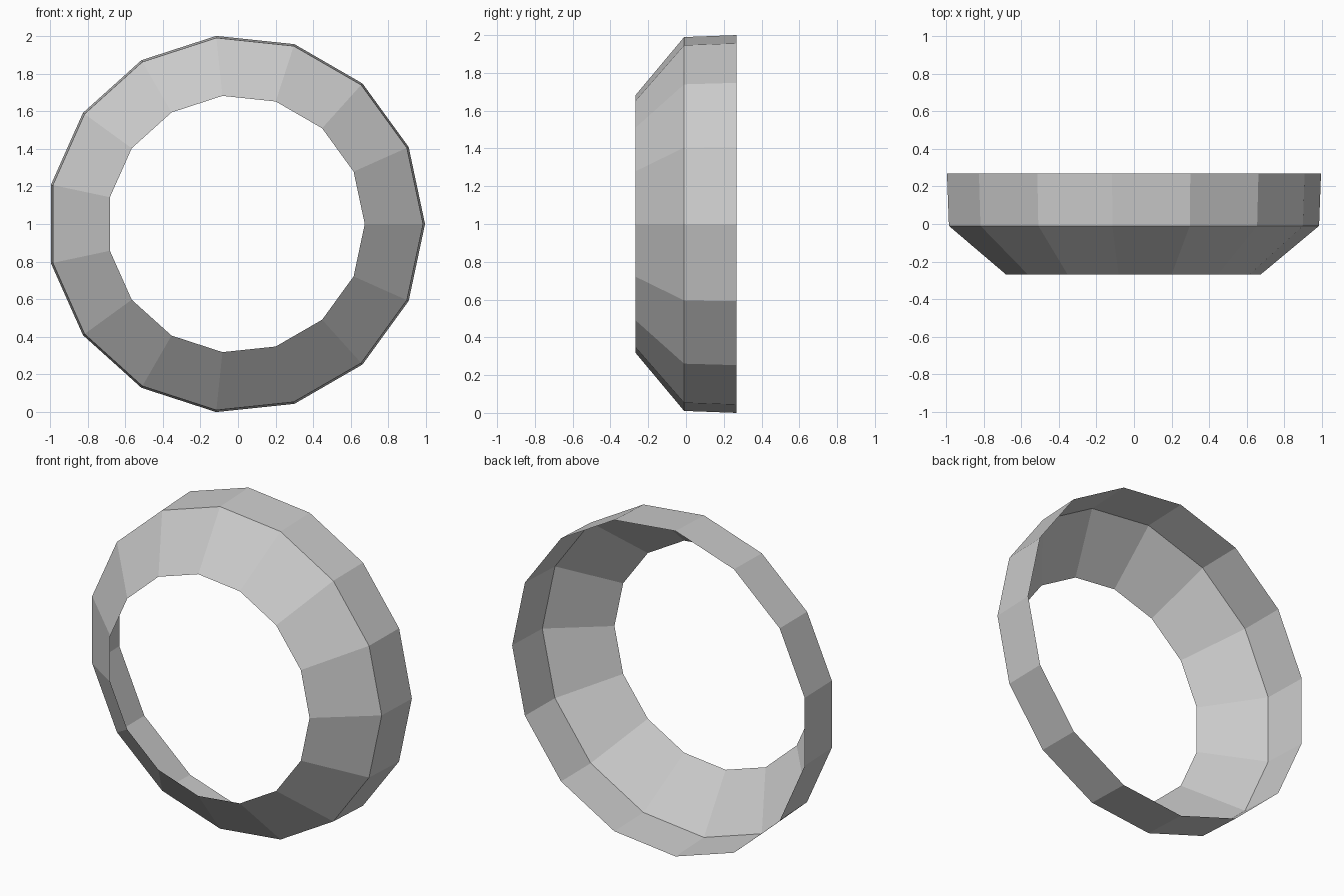
import bpy, bmesh
from math import cos, sin, tau

if "Cube" in bpy.data.objects:
    bpy.data.objects.remove(bpy.data.objects["Cube"])

SIDES = 15
CENTRE_X = -0.011
# (radius, y) from the front opening to the back rim
PROFILE = [(0.685, -0.268), (0.995, -0.01), (1.0055, 0.268)]

# Open faceted ring: sloped front band and nearly straight back band
bm = bmesh.new()
rings = []
for r, y in PROFILE:
    rings.append([bm.verts.new((CENTRE_X + r * cos(tau * i / SIDES), y,
                                1 + r * sin(tau * i / SIDES)))
                  for i in range(SIDES)])
for a, b in zip(rings, rings[1:]):
    for i in range(SIDES):
        j = (i + 1) % SIDES
        bm.faces.new((a[i], b[i], b[j], a[j]))
bm.normal_update()
# Faces point outward, away from the ring axis
f = bm.faces[:][SIDES]
c = f.calc_center_median()
if f.normal.x * (c.x - CENTRE_X) + f.normal.z * (c.z - 1) < 0:
    bmesh.ops.reverse_faces(bm, faces=bm.faces[:])

mesh = bpy.data.meshes.new("ring_band")
bm.to_mesh(mesh)
bm.free()
bpy.context.collection.objects.link(bpy.data.objects.new("ring_band", mesh))
